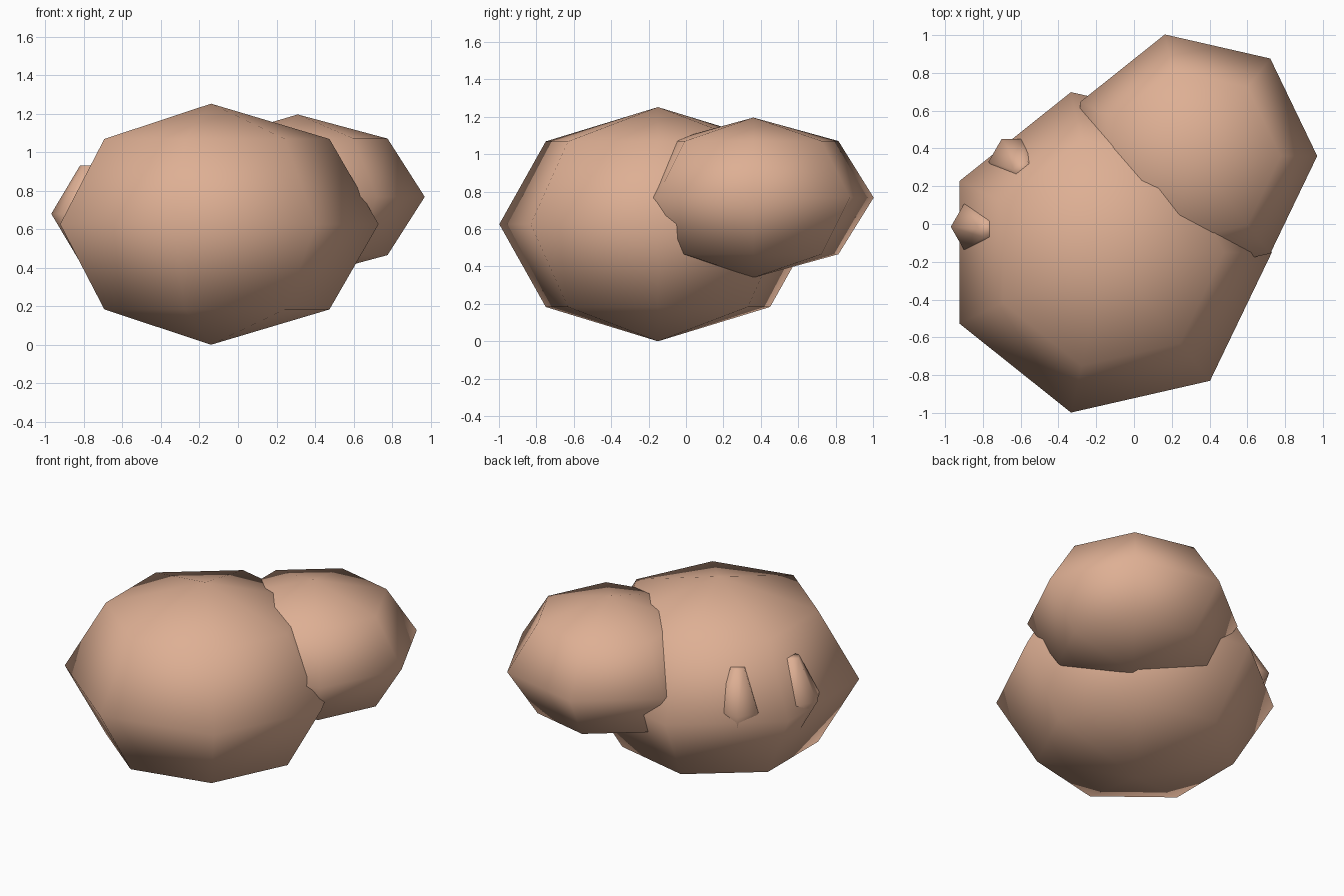
import bpy, bmesh
from math import sin, cos, pi
from mathutils import Vector

cube = bpy.data.objects.get("Cube")
if cube:
    bpy.data.objects.remove(cube, do_unlink=True)

# Single warm tan colour
tan = bpy.data.materials.new("warm_tan")
tan.use_nodes = True
colour = (0.73, 0.43, 0.295, 1)
tan.diffuse_color = colour
bsdf = next(n for n in tan.node_tree.nodes if n.type == 'BSDF_PRINCIPLED')
bsdf.inputs["Base Color"].default_value = colour


def lathe(name, sides, levels, centre):
    """Smooth faceted solid from (radius, height, offset) levels; radius 0 makes a pole."""
    bm = bmesh.new()
    rings = []
    for radius, height, offset in levels:
        mid = Vector((offset[0], offset[1], height))
        count = sides if radius > 0 else 1
        rings.append([bm.verts.new(mid + radius * Vector((cos(2 * pi * i / sides),
                                                          sin(2 * pi * i / sides), 0)))
                      for i in range(count)])
    for low, high in zip(rings, rings[1:]):
        for i in range(sides):
            j = (i + 1) % sides
            corners = [low[i % len(low)], low[j % len(low)],
                       high[j % len(high)], high[i % len(high)]]
            bm.faces.new(list(dict.fromkeys(corners)))
    for ring, flip in ((rings[0], True), (rings[-1], False)):
        if len(ring) > 1:
            bm.faces.new(ring[::-1] if flip else ring)
    bmesh.ops.recalc_face_normals(bm, faces=bm.faces[:])
    for face in bm.faces:
        face.smooth = True
    mesh = bpy.data.meshes.new(name)
    bm.to_mesh(mesh)
    bm.free()
    mesh.materials.append(tan)
    obj = bpy.data.objects.new(name, mesh)
    obj.location = centre
    bpy.context.collection.objects.link(obj)
    return obj


def spheroid(name, centre, radius, half_height):
    steps = [(k - 2) * pi / 4 for k in range(5)]
    levels = [(radius * cos(a) if abs(a) < 1.5 else 0, half_height * sin(a), (0, 0))
              for a in steps]
    return lathe(name, 7, levels, centre)


# Large and small rounded lobes
body = spheroid("body", (-0.14, -0.15, 0.626), 0.87, 0.626)
head = spheroid("head", (0.31, 0.36, 0.768), 0.66, 0.428)

# Two small tapered bumps, leaning into the body at both ends
for name, x, y in (("side_bump", -0.83, -0.015), ("back_bump", -0.63, 0.33)):
    inward = Vector((-0.14 - x, -0.15 - y)).normalized() * 0.06
    lathe(name, 6, [(0.05, -0.25, inward), (0.14, 0, (0, 0)), (0.05, 0.25, inward)],
          (x, y, 0.68))
